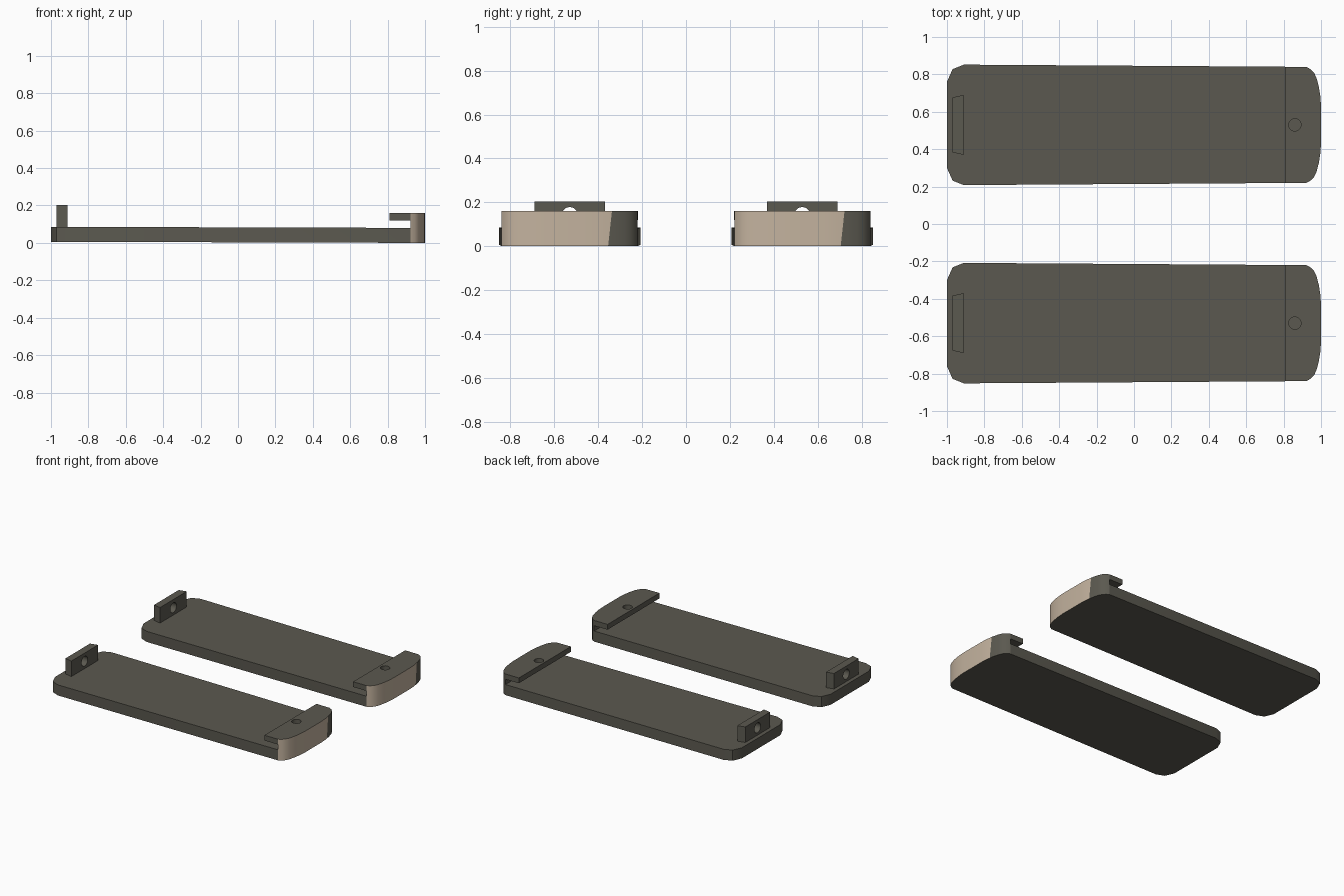
import bpy, bmesh, math
from mathutils import Vector, Matrix

if "Cube" in bpy.data.objects:
    bpy.data.objects.remove(bpy.data.objects["Cube"])


def material(name, rgb):
    m = bpy.data.materials.new(name)
    m.diffuse_color = (*rgb, 1)
    m.use_nodes = True
    m.node_tree.nodes["Principled BSDF"].inputs["Base Color"].default_value = m.diffuse_color
    return m


grey = material("dark_warm_grey", (0.105, 0.10, 0.08))
tan = material("tan", (0.55, 0.45, 0.345))


def prism(name, outline, z0, z1):
    bm = bmesh.new()
    face = bm.faces.new([bm.verts.new((x, y, z0)) for x, y in outline])
    ext = bmesh.ops.extrude_face_region(bm, geom=[face])
    for v in ext["geom"]:
        if isinstance(v, bmesh.types.BMVert):
            v.co.z = z1
    bmesh.ops.recalc_face_normals(bm, faces=bm.faces[:])
    return finish(name, bm)


def finish(name, bm):
    me = bpy.data.meshes.new(name)
    bm.to_mesh(me)
    bm.free()
    ob = bpy.data.objects.new(name, me)
    bpy.context.collection.objects.link(ob)
    me.materials.append(grey)
    me.materials.append(tan)
    return ob


def box(name, x0, x1, y, z0, z1):
    return prism(name, [(x0, -y), (x1, -y), (x1, y), (x0, y)], z0, z1)


def rod(name, r, depth, loc, rot):
    bm = bmesh.new()
    bmesh.ops.create_cone(bm, cap_ends=True, segments=32, radius1=r, radius2=r,
                          depth=depth, matrix=Matrix.Translation(loc) @ rot)
    return finish(name, bm)


def cut(ob, cutters):
    for c in cutters:
        m = ob.modifiers.new("cut", 'BOOLEAN')
        m.operation, m.solver, m.object = 'DIFFERENCE', 'EXACT', c
    dg = bpy.context.evaluated_depsgraph_get()
    me = bpy.data.meshes.new_from_object(ob.evaluated_get(dg))
    ob.modifiers.clear()
    ob.data = me
    for c in cutters:
        bpy.data.objects.remove(c)


# Plate with rounded ends, hooked at the right end
half = [(1, 0), (1, 0.10), (0.996, 0.155), (0.988, 0.205), (0.976, 0.25),
        (0.963, 0.278), (0.945, 0.297), (0.922, 0.31),
        (-0.91, 0.322), (-0.97, 0.298), (-1, 0.23)]
outline = half + [(x, -y) for x, y in reversed(half[1:])]
plate = prism("hooked_plate", outline, 0, 0.16)
cut(plate, [box("top_cut", -1.2, 0.81, 0.5, 0.08, 0.3),
            box("slot_cut", 0.7, 0.922, 0.5, 0.08, 0.12),
            rod("lip_hole_cut", 0.033, 0.1, (0.86, 0, 0.15), Matrix.Identity(4))])

# Tan end face, split along a slightly slanted line
bm = bmesh.new()
bm.from_mesh(plate.data)
co, no = Vector((1, 0.175, 0)), Vector((0, 1, -0.11)).normalized()


def is_end(f):
    return f.normal.x > 0.3 and abs(f.normal.z) < 0.1 and f.calc_center_median().x > 0.925


ends = [f for f in bm.faces if is_end(f)]
geom = ends + list({e for f in ends for e in f.edges}) + list({v for f in ends for v in f.verts})
bmesh.ops.bisect_plane(bm, geom=geom, plane_co=co, plane_no=no)
bm.normal_update()
for f in bm.faces:
    c = f.calc_center_median()
    side = abs(f.normal.z) < 0.1 and c.x > 0.923 and f.normal.x > 0.1
    f.material_index = int(side and (c - co).dot(no) < 0)
# Slight rise toward the left end
for v in bm.verts:
    v.co.z += 0.003 * (1 - v.co.x)
bm.to_mesh(plate.data)
bm.free()

# Upright tab with a cross hole
tab = prism("end_tab", [(-0.97, -0.147), (-0.912, -0.16), (-0.912, 0.16), (-0.97, 0.147)],
            0.06, 0.203)
cut(tab, [rod("tab_hole_cut", 0.037, 0.3, (-0.94, 0, 0.141),
              Matrix.Rotation(math.pi / 2, 4, 'Y'))])

# Two identical units side by side
for ob in (plate, tab):
    bpy.ops.object.select_all(action='DESELECT')
    ob.select_set(True)
    bpy.context.view_layer.objects.active = ob
    bpy.ops.object.shade_smooth_by_angle(angle=math.radians(28))
    twin = ob.copy()
    twin.name = "rear_" + ob.name
    bpy.context.collection.objects.link(twin)
    ob.name = "front_" + ob.name
    ob.location.y, twin.location.y = -0.53, 0.53
